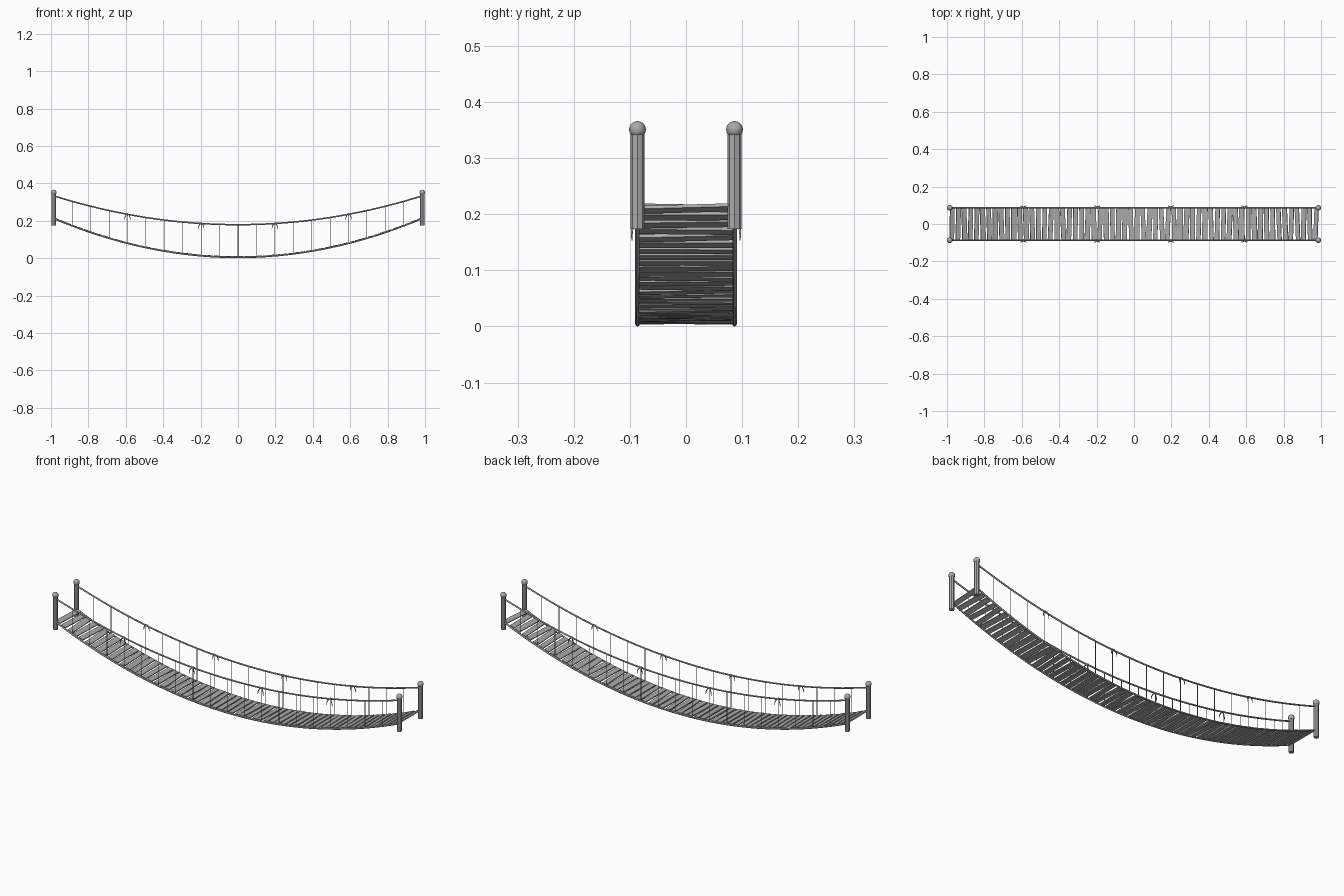
import bpy, bmesh, math, random
from mathutils import Matrix, Vector

if "Cube" in bpy.data.objects:
    bpy.data.objects.remove(bpy.data.objects["Cube"])

random.seed(4)
END, SIDE = 0.985, 0.0865


def material(name, v):
    m = bpy.data.materials.new(name)
    m.diffuse_color = (v, v, v, 1)
    m.use_nodes = True
    m.node_tree.nodes["Principled BSDF"].inputs["Base Color"].default_value = m.diffuse_color
    return m


GREY = material("weathered grey", 0.4)


def deck_z(x):
    return 0.004 + 0.208 * (x / END) ** 2


def hand_z(x):
    return 0.179 + 0.154 * (x / END) ** 2


def rope(name, pts, r, radii=None):
    """Round rope through a list of points."""
    cu = bpy.data.curves.new(name, 'CURVE')
    cu.dimensions = '3D'
    cu.bevel_depth = r
    cu.bevel_resolution = 2
    cu.use_fill_caps = True
    sp = cu.splines.new('POLY')
    sp.points.add(len(pts) - 1)
    for i, p in enumerate(pts):
        sp.points[i].co = (*p, 1)
        sp.points[i].radius = radii[i] if radii else 1
    cu.materials.append(GREY)
    ob = bpy.data.objects.new(name, cu)
    bpy.context.collection.objects.link(ob)
    return ob


def finish(name, bm):
    me = bpy.data.meshes.new(name)
    bm.to_mesh(me)
    bm.free()
    me.materials.append(GREY)
    ob = bpy.data.objects.new(name, me)
    bpy.context.collection.objects.link(ob)
    return ob


# Planks: slightly uneven boards following the sag
bm = bmesh.new()
N = 60
for i in range(N):
    x = -END + 0.012 + (2 * END - 0.024) * i / (N - 1)
    slope = math.atan(2 * 0.208 * x / END ** 2)
    mat = (Matrix.Translation((x, 0, deck_z(x) + 0.003))
           @ Matrix.Rotation(-slope, 4, 'Y')
           @ Matrix.Rotation(random.uniform(-0.045, 0.045), 4, 'Z')
           @ Matrix.Rotation(random.uniform(-0.012, 0.012), 4, 'X')
           @ Matrix.Diagonal((random.uniform(0.023, 0.029), 0.168, 0.006, 1)))
    bmesh.ops.create_cube(bm, size=1, matrix=mat)
finish("planks", bm)

# Posts with ball caps
for sx in (-1, 1):
    for sy in (-1, 1):
        bm = bmesh.new()
        bmesh.ops.create_cone(bm, cap_ends=True, segments=8, radius1=0.0122, radius2=0.0122,
                              depth=0.175, matrix=Matrix.Translation((sx * END, sy * SIDE, 0.2615)))
        finish("post", bm)
        bm = bmesh.new()
        bmesh.ops.create_uvsphere(bm, u_segments=16, v_segments=10, radius=0.015,
                                  matrix=Matrix.Translation((sx * END, sy * SIDE, 0.351)))
        for f in bm.faces:
            f.smooth = True
        finish("post_cap", bm)

# Ropes, hangers and knots on each side
xs = [END * (i / 20 - 1) for i in range(41)]
for sy in (-1, 1):
    y = sy * SIDE
    rope("deck_rope", [(x, y, deck_z(x)) for x in xs], 0.004)
    rope("hand_rope", [(x, y, hand_z(x)) for x in xs], 0.004)
    for i in range(1, 20):
        x = END * (i / 10 - 1)
        rope("hanger", [(x, y, deck_z(x)), (x, y, hand_z(x))], 0.0015)
    for k in (-6, -2, 2, 6):
        x = END * k / 10
        z = hand_z(x)
        bm = bmesh.new()
        bmesh.ops.create_uvsphere(bm, u_segments=8, v_segments=6, radius=0.006,
                                  matrix=Matrix.Translation((x, y, z)))
        finish("knot", bm)
        # Two drooping loose ends
        for d in (-1, 1):
            rope("knot_tail", [(x, y + sy * 0.004, z + 0.002), (x + d * 0.008, y + sy * 0.008, z - 0.004),
                               (x + d * 0.014, y + sy * 0.010, z - 0.016),
                               (x + d * 0.016, y + sy * 0.010, z - 0.032)],
                 0.0026, [1, 1, 0.8, 0.3])
